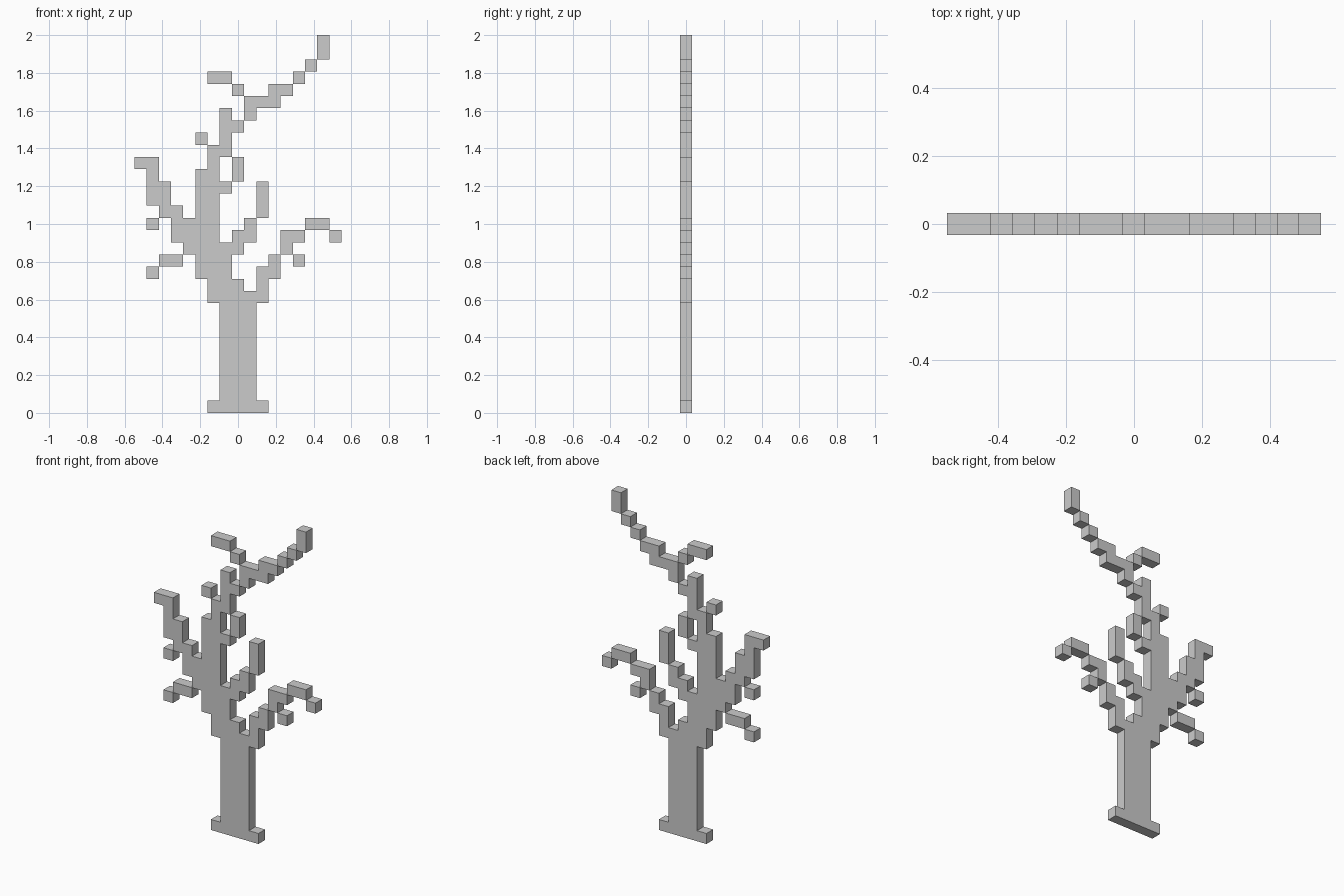
import bpy
import bmesh

if "Cube" in bpy.data.objects:
    bpy.data.objects.remove(bpy.data.objects["Cube"])

C = 2 / 31            # size of one cell; the tree is 17 x 1 x 31 cells
MID = 8.5             # column centre line


def rects(*boxes):
    """Cells of filled boxes (first column, last column, first row, last row)."""
    return {(c, r) for c0, c1, r0, r1 in boxes
            for c in range(c0, c1 + 1) for r in range(r0, r1 + 1)}


def path(*pts):
    """Cells along a straight or diagonal stepped path of (column, row) points."""
    cells = {pts[0]}
    for (c0, r0), (c1, r1) in zip(pts, pts[1:]):
        n = max(abs(c1 - c0), abs(r1 - r0))
        cells |= {(c0 + (c1 - c0) * i // n, r0 + (r1 - r0) * i // n)
                  for i in range(1, n + 1)}
    return cells


parts = {
    # trunk with flared foot
    "trunk": rects((6, 10, 0, 0), (7, 9, 1, 8), (6, 10, 9, 9),
                   (6, 8, 10, 10), (5, 7, 11, 13), (5, 6, 14, 19)),
    "upper_trunk": path((6, 20), (6, 21), (7, 21), (7, 24)),
    # left side
    "left_branch": path((4, 13), (4, 15), (3, 15), (3, 14), (3, 16), (2, 16),
                        (2, 18), (1, 18), (1, 17), (1, 20), (0, 20)),
    "left_twig": path((1, 15)),
    "lower_left_twig": path((3, 12), (2, 12), (1, 11)),
    "upper_left_twig": path((5, 22)),
    # right side
    "right_branch": path((10, 10), (10, 11), (11, 11), (11, 12), (12, 13),
                         (12, 14), (13, 14), (14, 15), (15, 15), (16, 14)),
    "right_twig": path((13, 12)),
    "inner_right_branch": path((8, 13), (8, 14), (9, 14), (9, 15), (10, 16), (10, 18)),
    "middle_twig": path((7, 18), (8, 19), (8, 20)),
    # crown
    "top_branch": path((8, 23), (9, 24), (9, 25), (11, 25), (11, 26),
                       (12, 26), (15, 29), (15, 30)),
    "top_left_twig": path((8, 26), (7, 27), (6, 27)),
}
filled = set().union(*parts.values())


def build(name, cells):
    """Skin the cells, leaving out faces hidden against a neighbouring cell."""
    bm = bmesh.new()
    for c, r in sorted(cells):
        x0, x1 = (c - MID) * C, (c + 1 - MID) * C
        z0, z1 = r * C, (r + 1) * C
        ring = [(x0, z0), (x1, z0), (x1, z1), (x0, z1)]
        front = [(x, -C / 2, z) for x, z in ring]
        back = [(x, C / 2, z) for x, z in ring]
        quads = [front, back[::-1]]
        # bottom, right, top, left
        for i, (dc, dr) in enumerate([(0, -1), (1, 0), (0, 1), (-1, 0)]):
            if (c + dc, r + dr) not in filled:
                j = (i + 1) % 4
                quads.append([front[j], front[i], back[i], back[j]])
        for q in quads:
            bm.faces.new([bm.verts.new(p) for p in q])
    bmesh.ops.remove_doubles(bm, verts=bm.verts, dist=1e-4)
    mesh = bpy.data.meshes.new(name)
    bm.to_mesh(mesh)
    bm.free()
    bpy.context.collection.objects.link(bpy.data.objects.new(name, mesh))


for part, part_cells in parts.items():
    build(part, part_cells)
